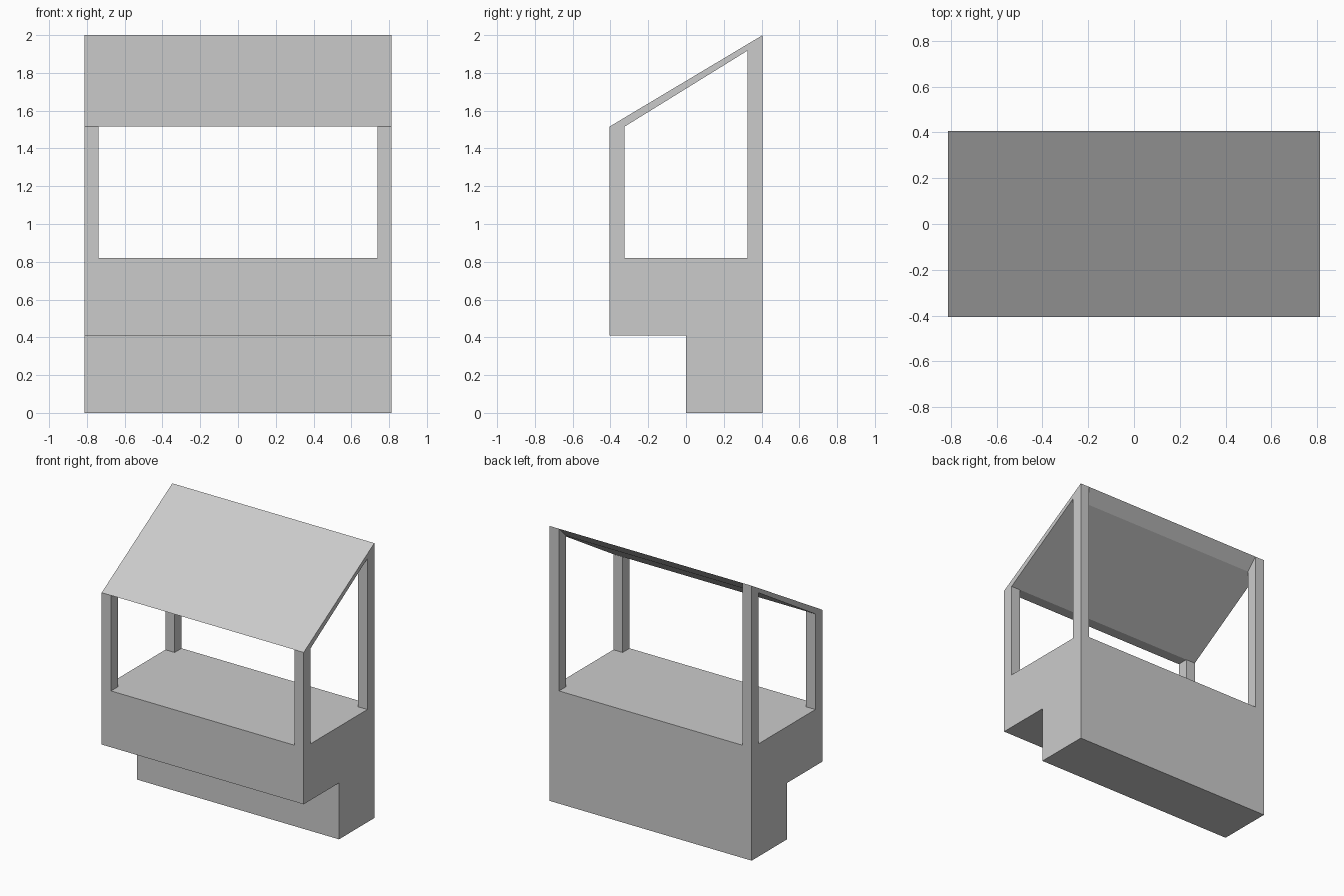
import bpy
import bmesh

if "Cube" in bpy.data.objects:
    bpy.data.objects.remove(bpy.data.objects["Cube"])

HALF_X, POST_X = 0.813, 0.738      # outer side, inner face of posts
Y, POST_Y = 0.406, 0.326           # outer front/back, inner face of posts
COUNTER, EAVE, RIDGE = 0.82, 1.515, 2.0
ROOF_BACK = 1.918                  # underside of roof at the back posts


def prism(name, profile, x0, x1, mirror=False):
    """Extrude a (y, z) profile from x0 to x1, optionally mirrored in x."""
    bm = bmesh.new()
    face = bm.faces.new([bm.verts.new((x0, y, z)) for y, z in profile])
    ext = bmesh.ops.extrude_face_region(bm, geom=[face])
    verts = [v for v in ext["geom"] if isinstance(v, bmesh.types.BMVert)]
    bmesh.ops.translate(bm, verts=verts, vec=(x1 - x0, 0, 0))
    bmesh.ops.recalc_face_normals(bm, faces=bm.faces)
    mesh = bpy.data.meshes.new(name)
    bm.to_mesh(mesh)
    bm.free()
    obj = bpy.data.objects.new(name, mesh)
    bpy.context.collection.objects.link(obj)
    if mirror:
        obj.modifiers.new("Mirror", "MIRROR").use_axis[0] = True
    return obj


# Counter body with recessed base under the front half
prism("counter_body",
      [(0, 0), (Y, 0), (Y, COUNTER), (-Y, COUNTER), (-Y, 0.41), (0, 0.41)],
      -HALF_X, HALF_X)

# Corner posts; the back pair is cut to meet the chamfered roof edge
prism("front_posts",
      [(-Y, COUNTER), (-POST_Y, COUNTER), (-POST_Y, EAVE), (-Y, EAVE)],
      POST_X, HALF_X, mirror=True)
prism("back_posts",
      [(POST_Y, COUNTER), (Y, COUNTER), (Y, RIDGE), (POST_Y, ROOF_BACK)],
      POST_X, HALF_X, mirror=True)

# Sloping roof tapering to thin edges at front and back
prism("roof",
      [(-Y, EAVE), (-POST_Y, EAVE), (POST_Y, ROOF_BACK), (Y, RIDGE)],
      -HALF_X, HALF_X)
